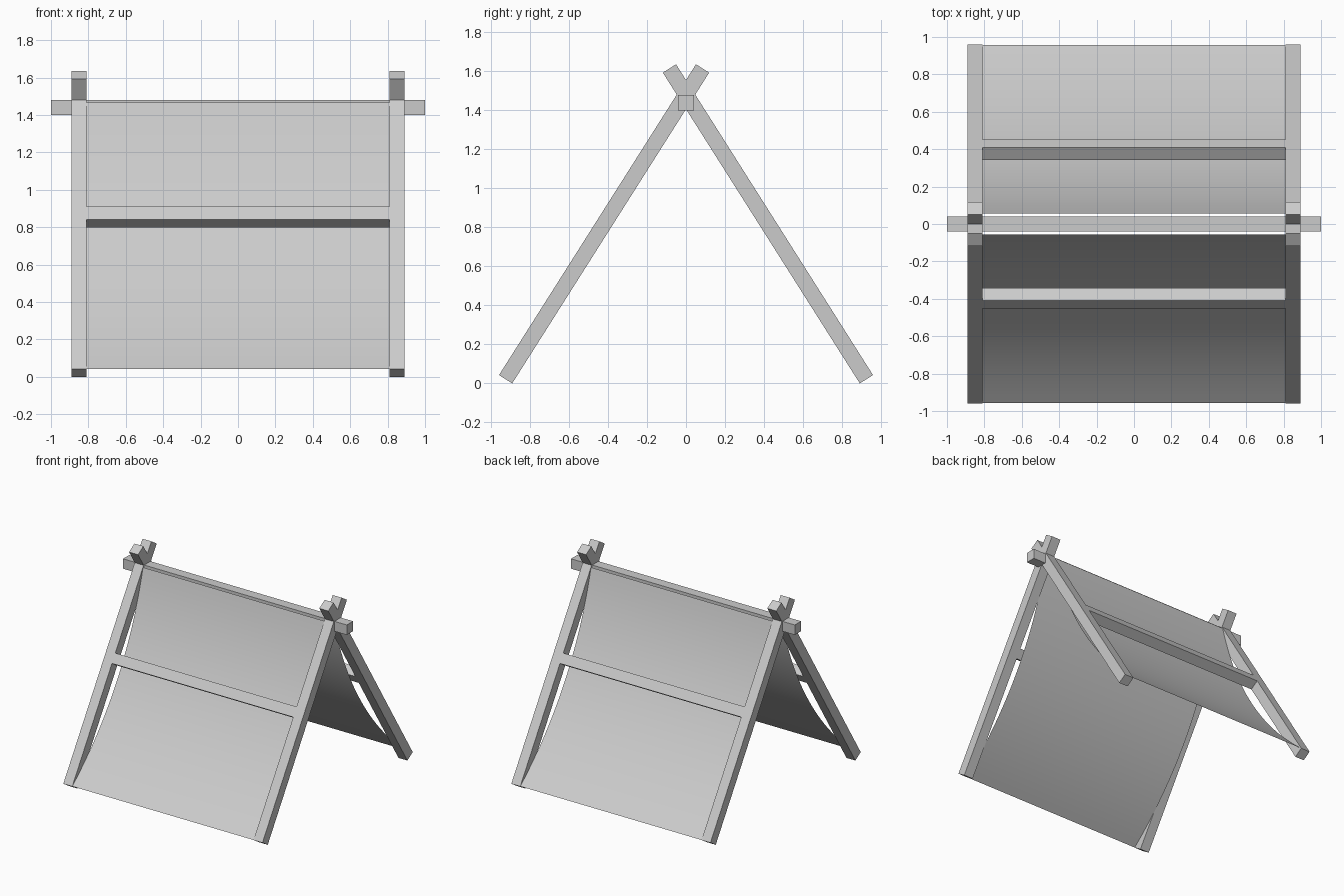
import bpy, bmesh, math
from mathutils import Vector

if "Cube" in bpy.data.objects:
    bpy.data.objects.remove(bpy.data.objects["Cube"])

T = 0.08                                   # timber thickness
FOOT, TIP = Vector((0, -0.925, 0.0215)), Vector((0, 0.085, 1.615))
AXIS = TIP - FOOT
LENGTH = AXIS.length
TILT = math.atan2(AXIS.y, AXIS.z)          # lean from vertical
INWARD = Vector((0, math.cos(TILT), -math.sin(TILT)))


def beam(name, loc, size, tilt=0.0):
    bpy.ops.mesh.primitive_cube_add(size=1, location=loc, rotation=(-tilt, 0, 0))
    ob = bpy.context.object
    ob.name = name
    ob.scale = size
    bpy.ops.object.transform_apply(location=True, rotation=True, scale=True)
    return ob


def canvas(name, side, sag=0.14, segs=28):
    # thin sheet hung from the outer leg face, sagging inward
    top, bottom = Vector((0, -0.055, 1.467)), Vector((0, -0.958, 0.043))
    bm = bmesh.new()
    rows = []
    for i in range(segs + 1):
        t = i / segs
        p = top.lerp(bottom, t) + INWARD * (sag * 4 * t * (1 - t))
        rows.append([bm.verts.new((x, p.y * side, p.z)) for x in (-0.81, 0.81)])
    for a, b in zip(rows, rows[1:]):
        f = [a[0], b[0], b[1], a[1]]
        bm.faces.new(f if side > 0 else f[::-1])
    me = bpy.data.meshes.new(name)
    bm.to_mesh(me)
    bm.free()
    for poly in me.polygons:
        poly.use_smooth = True
    ob = bpy.data.objects.new(name, me)
    bpy.context.collection.objects.link(ob)


# ridge pole
beam("ridge_pole", (0, 0, 1.44), (2.0, T, T))

for label, side in (("front", 1), ("back", -1)):
    flip = Vector((1, side, 1))
    mid = (FOOT + TIP) / 2 * flip
    # crossed legs
    for end, x in (("left", -0.85), ("right", 0.85)):
        beam(f"{label}_{end}_leg", (x, mid.y, mid.z), (T, T, LENGTH), TILT * side)
    # cross bar between the legs
    bar = (FOOT + AXIS * 0.523) * flip
    beam(f"{label}_cross_bar", bar, (1.62, T, T), TILT * side)
    # fabric side
    canvas(f"{label}_canvas", side)
